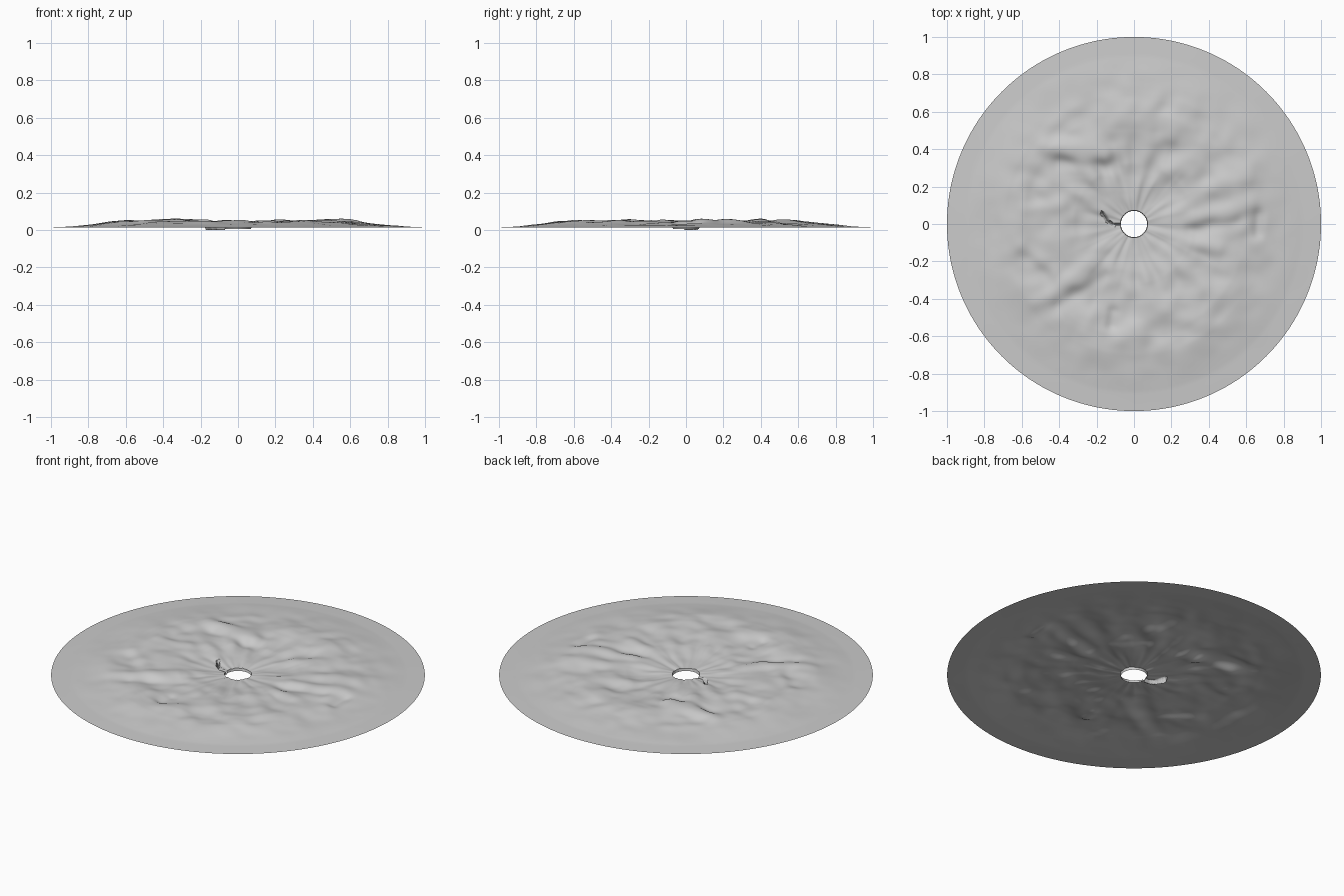
import bpy, bmesh, math
from mathutils import Vector, noise

if "Cube" in bpy.data.objects:
    bpy.data.objects.remove(bpy.data.objects["Cube"])

RINGS, SEGS = 100, 256
HOLE = 0.07

# Upper height limit by radius
PROFILE = [(0.07, 0.026), (0.2, 0.042), (0.32, 0.06), (0.6, 0.066),
           (0.7, 0.057), (0.8, 0.039), (0.9, 0.021), (1.0, 0.014)]

# Ridges (+) and gullies (-): x0, y0, x1, y1, strength, width
FEATURES = [
    (0.33, 0.04, 0.62, 0.10, 0.40, 0.045),
    (0.42, 0.20, 0.60, 0.25, 0.35, 0.045),
    (-0.48, 0.42, -0.15, 0.38, 0.40, 0.05),
    (-0.58, 0.08, -0.40, 0.10, 0.30, 0.04),
    (0.25, -0.10, 0.45, -0.13, 0.25, 0.035),
    (-0.52, -0.42, -0.20, -0.20, 0.30, 0.04),
    (-0.60, -0.12, -0.42, -0.25, 0.25, 0.04),
    (0.25, -0.50, 0.45, -0.55, 0.25, 0.05),
    (0.665, -0.05, 0.67, 0.05, -0.35, 0.03),
    (-0.12, -0.54, -0.11, -0.47, -0.40, 0.03),
    (-0.40, 0.33, -0.10, 0.30, -0.30, 0.04),
    (0.30, -0.02, 0.55, 0.01, -0.30, 0.04),
    (-0.40, -0.43, -0.15, -0.28, -0.25, 0.035),
]

# Crack running out of the central hole
CRACK = [(-0.07, -0.005), (-0.11, -0.005), (-0.14, 0.015), (-0.17, 0.06)]


def limit(r):
    for (r0, z0), (r1, z1) in zip(PROFILE, PROFILE[1:]):
        if r <= r1:
            return z0 + (z1 - z0) * (r - r0) / (r1 - r0)
    return PROFILE[-1][1]


def distance(p, a, b):
    a, b = Vector(a), Vector(b)
    d = b - a
    t = max(0, min(1, (p - a).dot(d) / d.length_squared))
    return (p - a - d * t).length


def height(x, y, r):
    p = Vector((x, y))
    c, s = x / r, y / r
    # radial gullies mixed with broad lumps
    n = 0.40 * noise.noise(Vector((c * 4.5, s * 4.5, r * 6 + 3)))
    n += 0.35 * noise.noise(Vector((x * 5, y * 5, 7.3)))
    n += 0.18 * noise.noise(Vector((x * 12, y * 12, 1.7)))
    for x0, y0, x1, y1, k, w in FEATURES:
        n += k * math.exp(-(distance(p, (x0, y0), (x1, y1)) / w) ** 2)
    share = 0.5 + 0.5 * math.tanh(1.6 * n + 0.15)
    rim = max(0, min(1, (r - 0.65) / 0.35))
    share += (0.6 - share) * rim
    z = 0.014 + (limit(r) - 0.014) * share
    d = min(distance(p, a, b) for a, b in zip(CRACK, CRACK[1:]))
    return z * (1 - math.exp(-(d / 0.007) ** 4))


# Terrain disc: open sheet of concentric rings
bm = bmesh.new()
radii = [HOLE] + [HOLE + 0.003 + (0.997 - HOLE) * (i / RINGS) ** 1.25
                  for i in range(RINGS + 1)]
rows = []
for i, r in enumerate(radii):
    row = []
    for j in range(SEGS):
        a = math.tau * j / SEGS
        x, y = r * math.cos(a), r * math.sin(a)
        z = height(x, y, r)
        if i == 0:                      # turned-down lip of the hole
            z = min(z, 0.006)
        row.append(bm.verts.new((x, y, z)))
    rows.append(row)
for a, b in zip(rows, rows[1:]):
    for j in range(SEGS):
        k = (j + 1) % SEGS
        f = bm.faces.new((a[j], b[j], b[k], a[k]))
        f.smooth = True

mesh = bpy.data.meshes.new("terrain_disc")
bm.to_mesh(mesh)
bm.free()
terrain = bpy.data.objects.new("terrain_disc", mesh)
bpy.context.collection.objects.link(terrain)

grey = bpy.data.materials.new("light_grey")
grey.diffuse_color = (0.6, 0.6, 0.6, 1)
grey.use_nodes = True
grey.node_tree.nodes["Principled BSDF"].inputs["Base Color"].default_value = grey.diffuse_color
mesh.materials.append(grey)

bpy.context.view_layer.objects.active = terrain
terrain.select_set(True)
bpy.ops.object.shade_smooth_by_angle(angle=math.radians(50))
